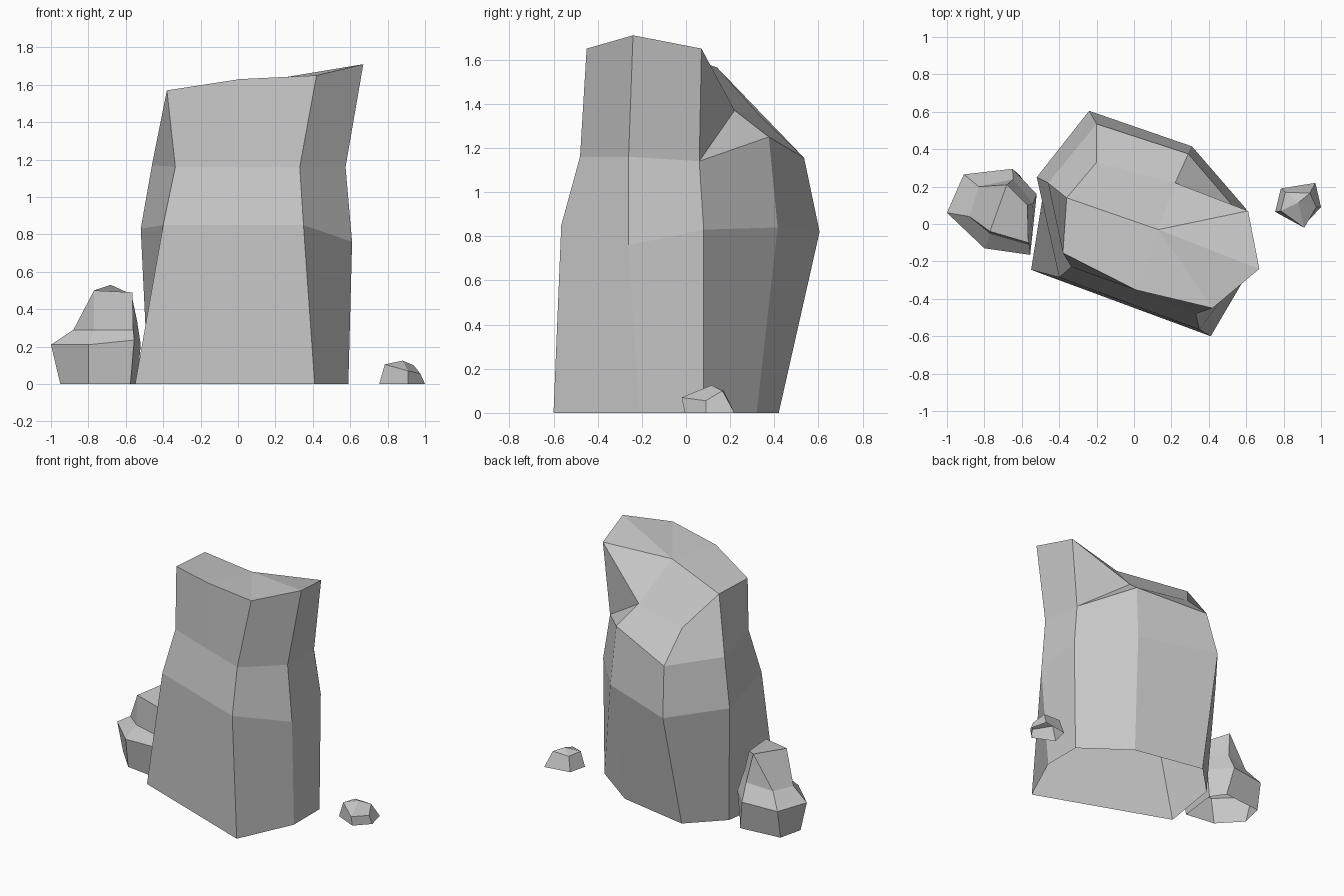
import bpy
import bmesh
from mathutils import Vector

default_cube = bpy.data.objects.get("Cube")
if default_cube:
    bpy.data.objects.remove(default_cube, do_unlink=True)

# One plain stone colour
stone = bpy.data.materials.new("stone_grey")
stone.use_nodes = True
stone.diffuse_color = (0.57, 0.57, 0.57, 1)
stone.node_tree.nodes["Principled BSDF"].inputs["Base Color"].default_value = stone.diffuse_color


def midpoint(a, b, bow=(0, 0, 0)):
    return (Vector(a) + Vector(b)) / 2 + Vector(bow)


def bridge(bm, lower, upper):
    """Join two closed rings of equal length with quads."""
    count = len(lower)
    for i in range(count):
        j = (i + 1) % count
        bm.faces.new((lower[i], lower[j], upper[j], upper[i]))


def add_rings(bm, rings):
    """Create stacked rings and bridge them, leaving the base open."""
    loops = [[bm.verts.new(point) for point in ring] for ring in rings]
    for lower, upper in zip(loops, loops[1:]):
        bridge(bm, lower, upper)
    return loops


def finish(bm, name):
    bmesh.ops.recalc_face_normals(bm, faces=bm.faces[:])
    mesh = bpy.data.meshes.new(name)
    bm.to_mesh(mesh)
    bm.free()
    mesh.materials.append(stone)
    rock = bpy.data.objects.new(name, mesh)
    bpy.context.scene.collection.objects.link(rock)
    return rock


def build_standing_stone():
    # Corner profiles, from the ground to the shoulder
    front_left = [(-.55, -.245, 0), (-.4, -.285, .85), (-.335, -.23, 1.16)]
    front_right = [(.41, -.6, 0), (.35, -.565, .85), (.33, -.48, 1.16)]
    side_right = [(.59, -.21, 0), (.61, -.26, .76), (.575, -.26, 1.16)]
    rear_right = [(.59, .08, 0), (.6, .08, .83), (.56, .06, 1.14)]
    back_right = [(.26, .32, 0), (.31, .415, .84), (.29, .375, 1.25)]
    back_left = [(-.26, .42, 0), (-.24, .605, .82), (-.2, .535, 1.155)]
    rear_left = [(-.48, .2, 0), (-.52, .25, .83), (-.46, .22, 1.17)]
    front_mid = [midpoint(a, b) for a, b in zip(front_left, front_right)]
    columns = (front_left, front_mid, front_right, side_right,
               rear_right, back_right, back_left, rear_left)

    bm = bmesh.new()
    shoulder = add_rings(bm, list(zip(*columns)))[-1]
    left, mid, right, side, rear, back_r, back_l, rear_l = shoulder

    # Crown rim and ridge
    crown_left = bm.verts.new((-.38, -.155, 1.57))
    crown_right = bm.verts.new((.42, -.45, 1.65))
    crown_mid = bm.verts.new(midpoint(crown_left.co, crown_right.co, (-.01, -.05, .02)))
    peak = bm.verts.new((.67, -.24, 1.71))
    crown_rear = bm.verts.new((.61, .07, 1.65))
    ridge_left = bm.verts.new((-.36, .14, 1.565))
    ridge_mid = bm.verts.new((.13, -.03, 1.62))

    # Back slope with its notch cut in at the corner
    slope = bm.verts.new((-.2, .33, 1.35))
    notch = bm.verts.new((.22, .22, 1.37))

    for face in (
        (left, mid, crown_mid, crown_left),
        (mid, right, crown_right, crown_mid),
        (right, side, peak, crown_right),
        (side, rear, crown_rear, peak),
        (rear, notch, crown_rear),
        (rear, back_r, notch),
        (back_r, back_l, slope, notch),
        (back_l, rear_l, ridge_left, slope),
        (rear_l, left, crown_left, ridge_left),
        (crown_left, crown_mid, ridge_mid, ridge_left),
        (crown_mid, crown_right, ridge_mid),
        (crown_right, peak, ridge_mid),
        (peak, crown_rear, ridge_mid),
        (crown_rear, notch, ridge_mid),
        (ridge_left, ridge_mid, notch, slope),
    ):
        bm.faces.new(face)
    return finish(bm, "standing_stone")


def build_side_boulder():
    # Narrow foot, wide belt and stepped neck
    foot = [(-.95, .06, 0), (-.8, -.1, 0), (-.575, -.13, 0),
            (-.54, .16, 0), (-.61, .26, 0), (-.91, .23, 0)]
    belt = [(-1, .06, .21), (-.8, -.13, .21), (-.555, -.165, .235),
            (-.52, .16, .21), (-.65, .295, .21), (-.91, .265, .2)]
    neck = [(-.88, .04, .29), (-.77, -.05, .29), (-.56, -.11, .29),
            (-.54, .11, .34), (-.645, .24, .33), (-.83, .2, .3)]

    bm = bmesh.new()
    west, south_west, south, east, north, north_west = add_rings(bm, [foot, belt, neck])[-1]

    # Raised cap
    cap_west = bm.verts.new((-.77, -.04, .5))
    cap_south = bm.verts.new((-.565, -.1, .49))
    cap_east = bm.verts.new((-.57, .1, .48))
    cap_north = bm.verts.new((-.68, .21, .53))
    for face in (
        (south_west, south, cap_south, cap_west),
        (south, east, cap_east, cap_south),
        (east, north, cap_north, cap_east),
        (north, north_west, cap_north),
        (north_west, west, cap_west, cap_north),
        (west, south_west, cap_west),
        (cap_west, cap_south, cap_east, cap_north),
    ):
        bm.faces.new(face)
    return finish(bm, "side_boulder")


def build_pebble():
    base = [(.755, .065, 0), (.91, -.005, 0), (1, .09, 0), (.97, .22, 0), (.785, .19, 0)]
    rim = [(.785, .07, .105), (.91, -.02, .07), (.975, .09, .055),
           (.94, .165, .1), (.81, .17, .1)]
    bm = bmesh.new()
    top = add_rings(bm, [base, rim])[-1]
    tip = bm.verts.new((.88, .115, .125))
    for i, vert in enumerate(top):
        bm.faces.new((vert, top[(i + 1) % len(top)], tip))
    return finish(bm, "pebble")


build_standing_stone()
build_side_boulder()
build_pebble()
